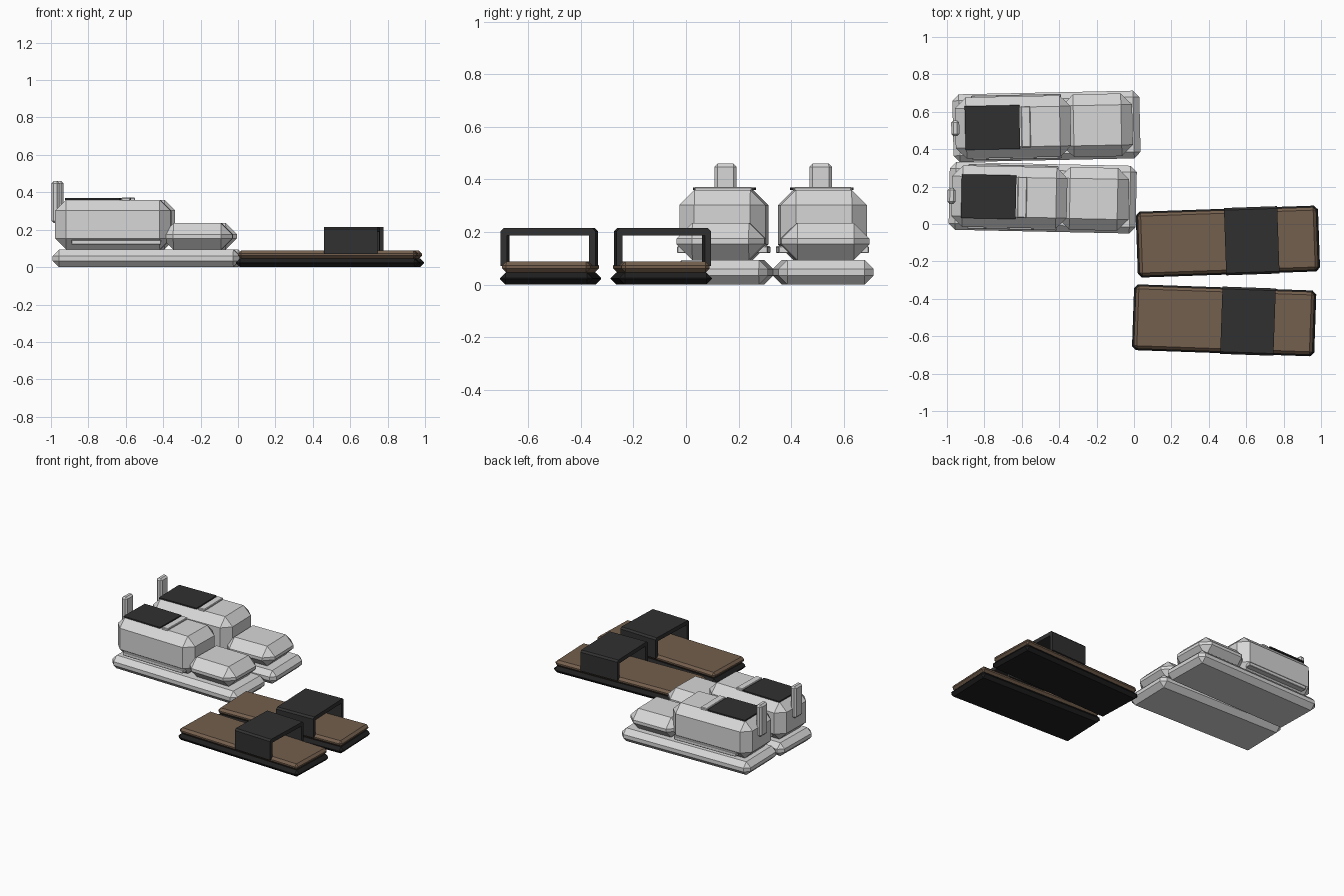
import bpy, bmesh, math
from mathutils import Matrix

if "Cube" in bpy.data.objects:
    bpy.data.objects.remove(bpy.data.objects["Cube"])


def material(name, rgb):
    m = bpy.data.materials.new(name)
    m.diffuse_color = (*rgb, 1)
    m.use_nodes = True
    m.node_tree.nodes["Principled BSDF"].inputs["Base Color"].default_value = m.diffuse_color
    return m


GREY = material("light grey", (0.68, 0.68, 0.68))
DARK = material("charcoal", (0.03, 0.03, 0.03))
BLACK = material("black rubber", (0.014, 0.014, 0.014))
BROWN = material("brown", (0.175, 0.115, 0.075))


def block(name, x, y, z, mat, place, bevel=0.0):
    """Box between (min, max) ranges with one chamfer, moved by place."""
    bm = bmesh.new()
    bmesh.ops.create_cube(bm, size=1)
    for v in bm.verts:
        v.co = [(r[0] + r[1]) / 2 + c * (r[1] - r[0]) for r, c in zip((x, y, z), v.co)]
    if bevel:
        bmesh.ops.bevel(bm, geom=bm.edges[:], offset=bevel, segments=1,
                        affect='EDGES', profile=0.5)
    return finish(name, bm, mat, place)


def finish(name, bm, mat, place):
    bmesh.ops.recalc_face_normals(bm, faces=bm.faces[:])
    me = bpy.data.meshes.new(name)
    bm.to_mesh(me)
    bm.free()
    me.materials.append(mat)
    ob = bpy.data.objects.new(name, me)
    ob.matrix_world = place
    bpy.context.collection.objects.link(ob)
    return ob


def sym(w):
    return (-w / 2, w / 2)


def pose(x, y, deg):
    return Matrix.Translation((x, y, 0)) @ Matrix.Rotation(math.radians(deg), 4, 'Z')


def sneaker(side, p):
    block(side + "_shoe_sole", sym(1.0), sym(0.362), (0, 0.094), GREY, p, 0.034)
    block(side + "_shoe_upper", (-0.487, 0.13), sym(0.328), (0.094, 0.36), GREY, p, 0.058)
    block(side + "_shoe_toe", (0.085, 0.46), sym(0.335), (0.094, 0.235), GREY, p, 0.06)
    block(side + "_shoe_heel_tab", (-0.509, -0.466), sym(0.085), (0.235, 0.46), GREY, p, 0.012)
    block(side + "_shoe_tongue", (-0.135, -0.085), sym(0.22), (0.32, 0.371), GREY, p, 0.004)
    # foot opening plate
    block(side + "_shoe_opening", (-0.435, -0.143), sym(0.234), (0.36, 0.369), DARK, p)
    # side trim strips
    for s, label in ((1, "a"), (-1, "b")):
        block(f"{side}_shoe_trim_{label}", (-0.4, 0.08), sorted((s * 0.13, s * 0.172)),
              (0.12, 0.146), GREY, p, 0.003)


def sandal(side, p):
    block(side + "_sandal_sole", sym(0.975), sym(0.352), (0, 0.046), BLACK, p, 0.021)
    block(side + "_sandal_footbed", sym(0.955), sym(0.336), (0.046, 0.088), BROWN, p, 0.016)
    # arched strap: U profile extruded along the foot
    w, t, top, low, c = 0.18, 0.024, 0.215, 0.07, 0.012
    prof = [(-w, low), (-w, top - c), (-w + c, top), (w - c, top), (w, top - c), (w, low),
            (w - t, low), (w - t, top - t - 0.004), (t - w, top - t - 0.004), (t - w, low)]
    bm = bmesh.new()
    face = bm.faces.new([bm.verts.new((-0.015, y, z)) for y, z in prof])
    out = bmesh.ops.extrude_face_region(bm, geom=[face])
    for g in out["geom"]:
        if isinstance(g, bmesh.types.BMVert):
            g.co.x = 0.27
    finish(side + "_sandal_strap", bm, DARK, p)


sneaker("near", pose(-0.488, 0.14, -1.2))
sneaker("far", pose(-0.468, 0.522, 1.2))
sandal("inner", pose(0.502, -0.094, 2))
sandal("outer", pose(0.482, -0.515, -2))
